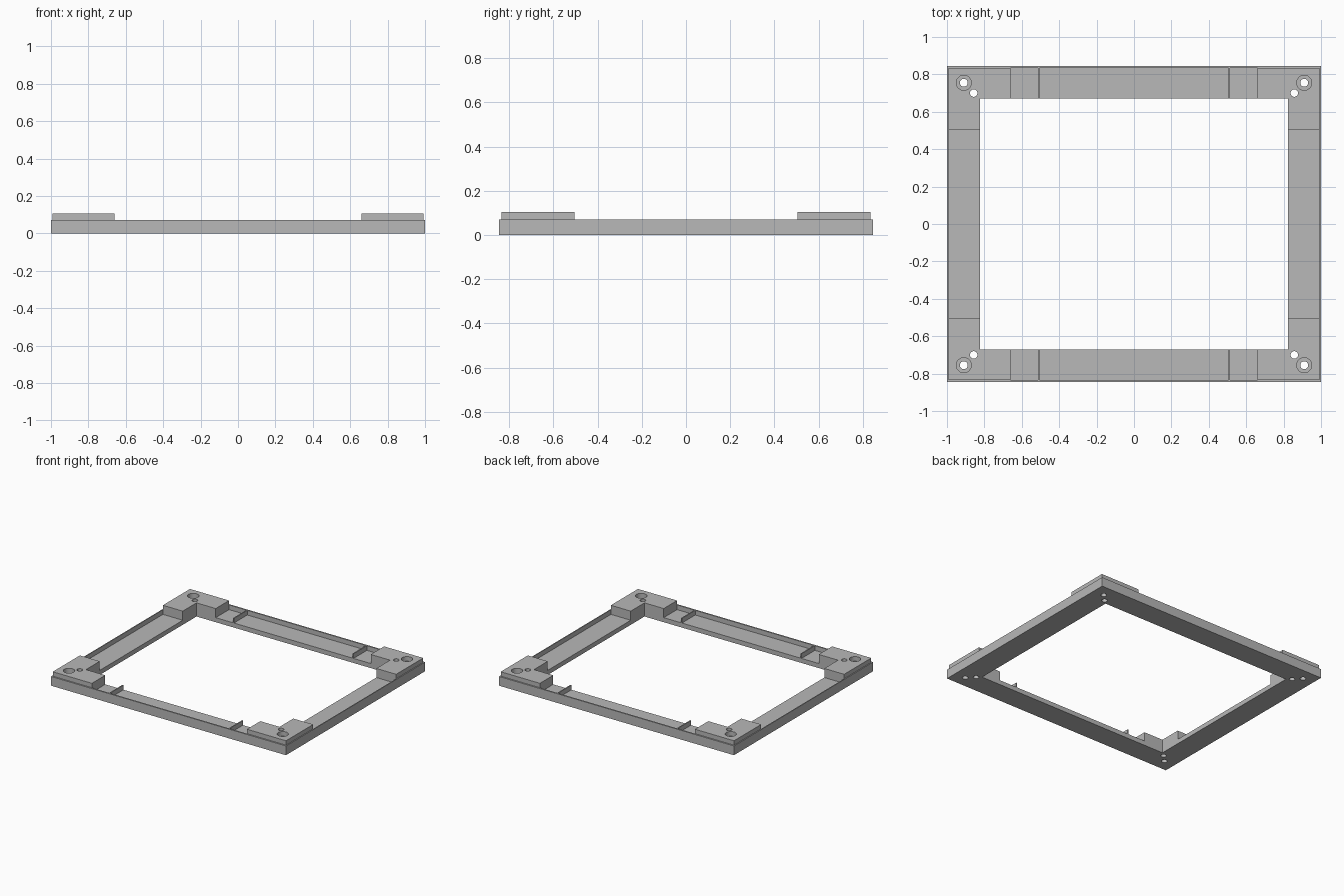
import bpy
import bmesh
import math

old = bpy.data.objects.get("Cube")
if old:
    bpy.data.objects.remove(old, do_unlink=True)

# Main dimensions (half sizes in x and y, heights in z)
OUT_X, OUT_Y = 1.0, 0.845
POCKET_X, POCKET_Y = 0.993, 0.834
OPEN_X, OPEN_Y = 0.824, 0.672
FLOOR, RIM, PAD = 0.035, 0.071, 0.105
PAD_X, PAD_Y = 0.66, 0.505
CORNERS = [(sx, sy) for sx in (-1, 1) for sy in (-1, 1)]

grey = bpy.data.materials.new("plain grey")
grey.use_nodes = True
colour = (0.48, 0.48, 0.48, 1)
grey.diffuse_color = colour
grey.node_tree.nodes["Principled BSDF"].inputs["Base Color"].default_value = colour


def make_object(name, bm):
    bmesh.ops.recalc_face_normals(bm, faces=bm.faces)
    mesh = bpy.data.meshes.new(name)
    bm.to_mesh(mesh)
    bm.free()
    mesh.materials.append(grey)
    obj = bpy.data.objects.new(name, mesh)
    bpy.context.collection.objects.link(obj)
    return obj


def add_prism(bm, outline, z0, z1):
    face = bm.faces.new([bm.verts.new((x, y, z0)) for x, y in outline])
    grown = bmesh.ops.extrude_face_region(bm, geom=[face])
    top = [v for v in grown["geom"] if isinstance(v, bmesh.types.BMVert)]
    bmesh.ops.translate(bm, verts=top, vec=(0, 0, z1 - z0))


def add_round(bm, cx, cy, radius, z0, z1, sides=32):
    angles = [math.tau * i / sides for i in range(sides)]
    add_prism(bm, [(cx + radius * math.cos(a), cy + radius * math.sin(a))
                   for a in angles], z0, z1)


def cut(obj, cutter):
    mod = obj.modifiers.new("holes", 'BOOLEAN')
    mod.operation = 'DIFFERENCE'
    mod.solver = 'EXACT'
    mod.object = cutter
    bpy.context.view_layer.objects.active = obj
    bpy.ops.object.modifier_apply(modifier=mod.name)


# Tray frame: an L section with a thin rim, carried round the rectangle
section = [(OUT_X, OUT_Y, 0), (OUT_X, OUT_Y, RIM),
           (POCKET_X, POCKET_Y, RIM), (POCKET_X, POCKET_Y, FLOOR),
           (OPEN_X, OPEN_Y, FLOOR), (OPEN_X, OPEN_Y, 0)]
bm = bmesh.new()
rings = [[bm.verts.new((sx * x, sy * y, z))
          for sx, sy in ((-1, -1), (1, -1), (1, 1), (-1, 1))]
         for x, y, z in section]
for a, b in zip(rings, rings[1:] + rings[:1]):
    for i in range(4):
        j = (i + 1) % 4
        bm.faces.new((a[i], a[j], b[j], b[i]))
frame = make_object("tray_frame", bm)

# Raised L-shaped corner pads
outline = [(POCKET_X, POCKET_Y), (PAD_X, POCKET_Y), (PAD_X, OPEN_Y),
           (OPEN_X, OPEN_Y), (OPEN_X, PAD_Y), (POCKET_X, PAD_Y)]
bm = bmesh.new()
for sx, sy in CORNERS:
    add_prism(bm, [(sx * x, sy * y) for x, y in outline], FLOOR, PAD)
pads = make_object("corner_pads", bm)

# Thin ribs across the front and back channels
bm = bmesh.new()
for sx, sy in CORNERS:
    ends = [(0.505, OPEN_Y), (0.513, OPEN_Y), (0.513, POCKET_Y), (0.505, POCKET_Y)]
    add_prism(bm, [(sx * x, sy * y) for x, y in ends], FLOOR, RIM)
make_object("channel_ribs", bm)

# Screw holes, locating holes and counterbores
bm = bmesh.new()
for sx, sy in CORNERS:
    add_round(bm, sx * 0.91, sy * 0.755, 0.021, -0.1, 0.2)
    add_round(bm, sx * 0.857, sy * 0.70, 0.02, -0.1, 0.2)
drills = make_object("drill_cutter", bm)
bm = bmesh.new()
for sx, sy in CORNERS:
    add_round(bm, sx * 0.91, sy * 0.755, 0.04, 0.07, 0.2)
bores = make_object("counterbore_cutter", bm)

cut(frame, drills)
cut(pads, drills)
cut(pads, bores)
for cutter in (drills, bores):
    bpy.data.objects.remove(cutter, do_unlink=True)

# Smooth hole walls, sharp edges elsewhere
bpy.ops.object.select_all(action='DESELECT')
for obj in (frame, pads):
    obj.select_set(True)
bpy.context.view_layer.objects.active = frame
bpy.ops.object.shade_smooth_by_angle(angle=math.radians(30))
